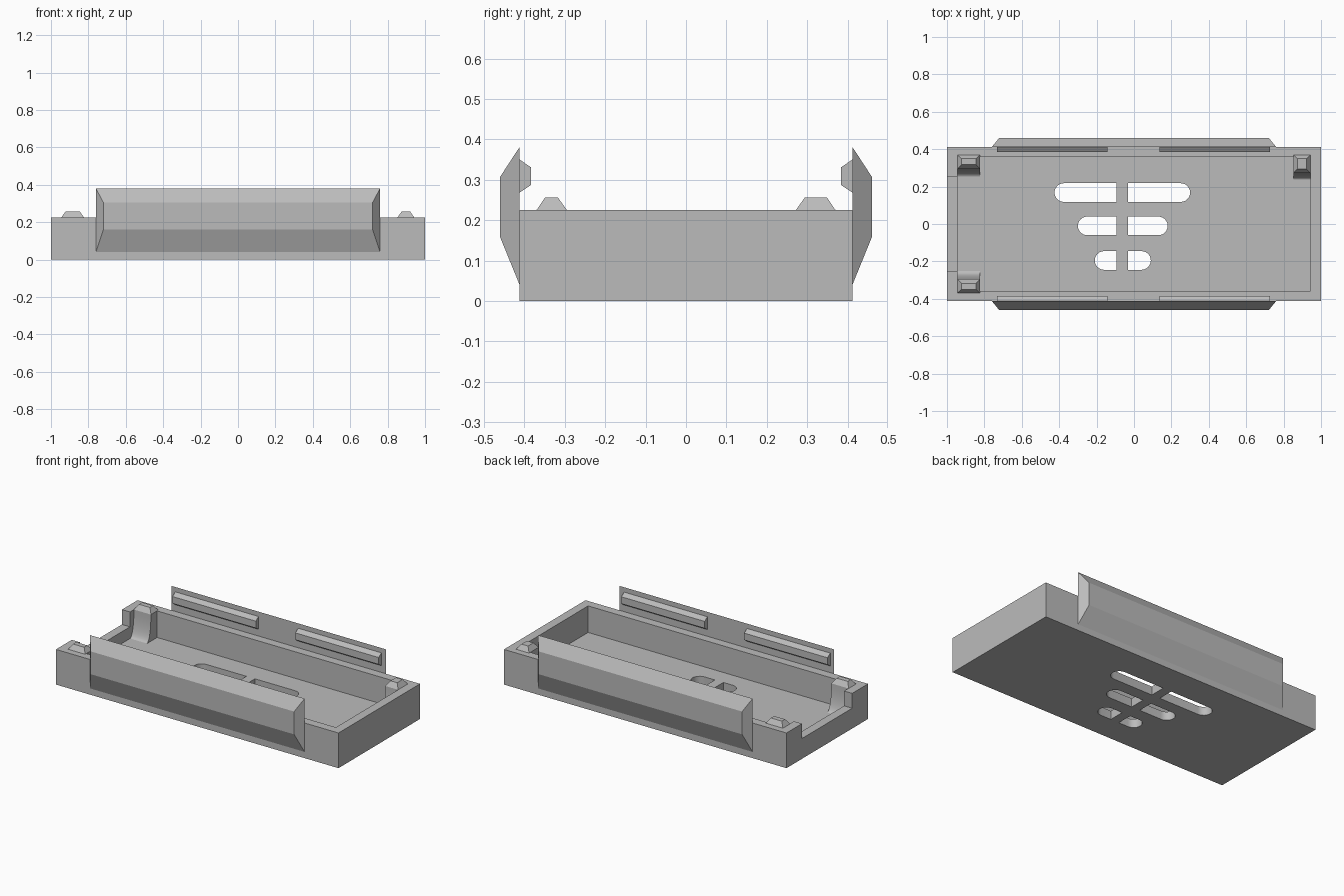
import bpy, bmesh, math

if "Cube" in bpy.data.objects:
    bpy.data.objects.remove(bpy.data.objects["Cube"], do_unlink=True)

grey = bpy.data.materials.new("plain grey")
grey.use_nodes = True
COLOUR = (0.5, 0.5, 0.5, 1)
grey.diffuse_color = COLOUR
grey.node_tree.nodes["Principled BSDF"].inputs["Base Color"].default_value = COLOUR

LENGTH, DEPTH, HEIGHT = 1.0, 0.412, 0.225   # half length, half depth, height
IN_X, IN_Y, FLOOR = 0.943, 0.357, 0.055     # cavity half sizes and floor level


def loft(name, ring_a, ring_b):
    """Closed solid between two rings of equal point count."""
    bm = bmesh.new()
    a = [bm.verts.new(p) for p in ring_a]
    b = [bm.verts.new(p) for p in ring_b]
    n = len(a)
    bm.faces.new(a)
    bm.faces.new(b[::-1])
    for i in range(n):
        j = (i + 1) % n
        bm.faces.new((a[j], a[i], b[i], b[j]))
    bmesh.ops.recalc_face_normals(bm, faces=bm.faces)
    mesh = bpy.data.meshes.new(name)
    bm.to_mesh(mesh)
    bm.free()
    mesh.materials.append(grey)
    obj = bpy.data.objects.new(name, mesh)
    bpy.context.collection.objects.link(obj)
    return obj


def rect(x0, x1, y0, y1, z):
    return [(x0, y0, z), (x1, y0, z), (x1, y1, z), (x0, y1, z)]


def box(name, x0, x1, y0, y1, z0, z1):
    return loft(name, rect(x0, x1, y0, y1, z0), rect(x0, x1, y0, y1, z1))


def along_x(name, profile, x0, x1):
    return loft(name, [(x0, y, z) for y, z in profile],
                [(x1, y, z) for y, z in profile])


def activate(obj):
    bpy.ops.object.select_all(action='DESELECT')
    obj.select_set(True)
    bpy.context.view_layer.objects.active = obj


def cut(obj, cutter):
    cutter.hide_render = True
    mod = obj.modifiers.new("cut", 'BOOLEAN')
    mod.operation = 'DIFFERENCE'
    mod.solver = 'EXACT'
    mod.object = cutter
    activate(obj)
    bpy.ops.object.modifier_apply(modifier=mod.name)
    bpy.data.objects.remove(cutter, do_unlink=True)


def slot_cutter(inner, outer, y, r):
    """Slot with a square inner end and a round outer end."""
    side = 1 if outer > inner else -1
    pts = [(inner, y - r), (inner, y + r)]
    for i in range(13):
        t = math.pi / 2 - math.pi * i / 12
        pts.append((outer - side * r + side * r * math.cos(t), y + r * math.sin(t)))
    return loft("slot_cutter", [(px, py, -0.1) for px, py in pts],
                [(px, py, 0.1) for px, py in pts])


# Tray with cavity, end notch and floor slots
tray = box("tray", -LENGTH, LENGTH, -DEPTH, DEPTH, 0, HEIGHT)
cut(tray, box("cavity_cutter", -IN_X, IN_X, -IN_Y, IN_Y, FLOOR, 0.5))
cut(tray, box("notch_cutter", -1.1, -0.9, -0.252, 0.255, 0.13, 0.5))
for y, left_end, right_end in ((0.168, -0.425, 0.30),
                               (-0.01, -0.30, 0.18),
                               (-0.195, -0.21, 0.09)):
    cut(tray, slot_cutter(-0.093, left_end, y, 0.05))
    cut(tray, slot_cutter(-0.033, right_end, y, 0.05))
activate(tray)
bpy.ops.object.shade_smooth_by_angle(angle=math.radians(30))

# Side clips with bevelled ends, each with two inner grip rails
for side, label in ((-1, "front"), (1, "back")):
    profile = [(0.76, DEPTH, 0.04), (0.72, 0.461, 0.16),
               (0.72, 0.461, 0.306), (0.76, DEPTH, 0.381)]
    loft(label + "_clip", [(-x, side * y, z) for x, y, z in profile],
         [(x, side * y, z) for x, y, z in profile])
    rail = [(DEPTH, 0.268), (0.384, 0.287), (0.384, 0.331), (DEPTH, 0.35)]
    for x0, x1, end in ((-0.733, -0.143, "right"), (0.137, 0.727, "left")):
        along_x(f"{label}_{end}_rail", [(side * y, z) for y, z in rail], x0, x1)


# Corner posts with a concave flank, topped by tapered pegs
def corner_peg(label, side, x0, x1, inner, foot):
    z0, z1 = FLOOR - 0.01, HEIGHT
    profile = [(IN_Y + 0.01, z1), (IN_Y + 0.01, z0), (foot, z0)]
    for i in range(9):
        t = math.pi / 2 * i / 8
        profile.append((inner - (inner - foot) * (1 - math.sin(t)),
                        z1 - (z1 - FLOOR) * math.cos(t)))
    post = along_x(label + "_post", [(side * y, z) for y, z in profile], x0, x1)
    activate(post)
    bpy.ops.object.shade_smooth_by_angle(angle=math.radians(30))
    base = rect(x0, x1, side * inner, side * 0.37, HEIGHT)
    top = rect(x0 + 0.022, x1 - 0.022, side * (inner + 0.022), side * 0.349, 0.256)
    loft(label + "_peg", base, top)


corner_peg("back_right", 1, -0.945, -0.823, 0.295, 0.255)
corner_peg("front_right", -1, -0.945, -0.823, 0.295, 0.252)
corner_peg("back_left", 1, 0.852, 0.943, 0.272, 0.237)
